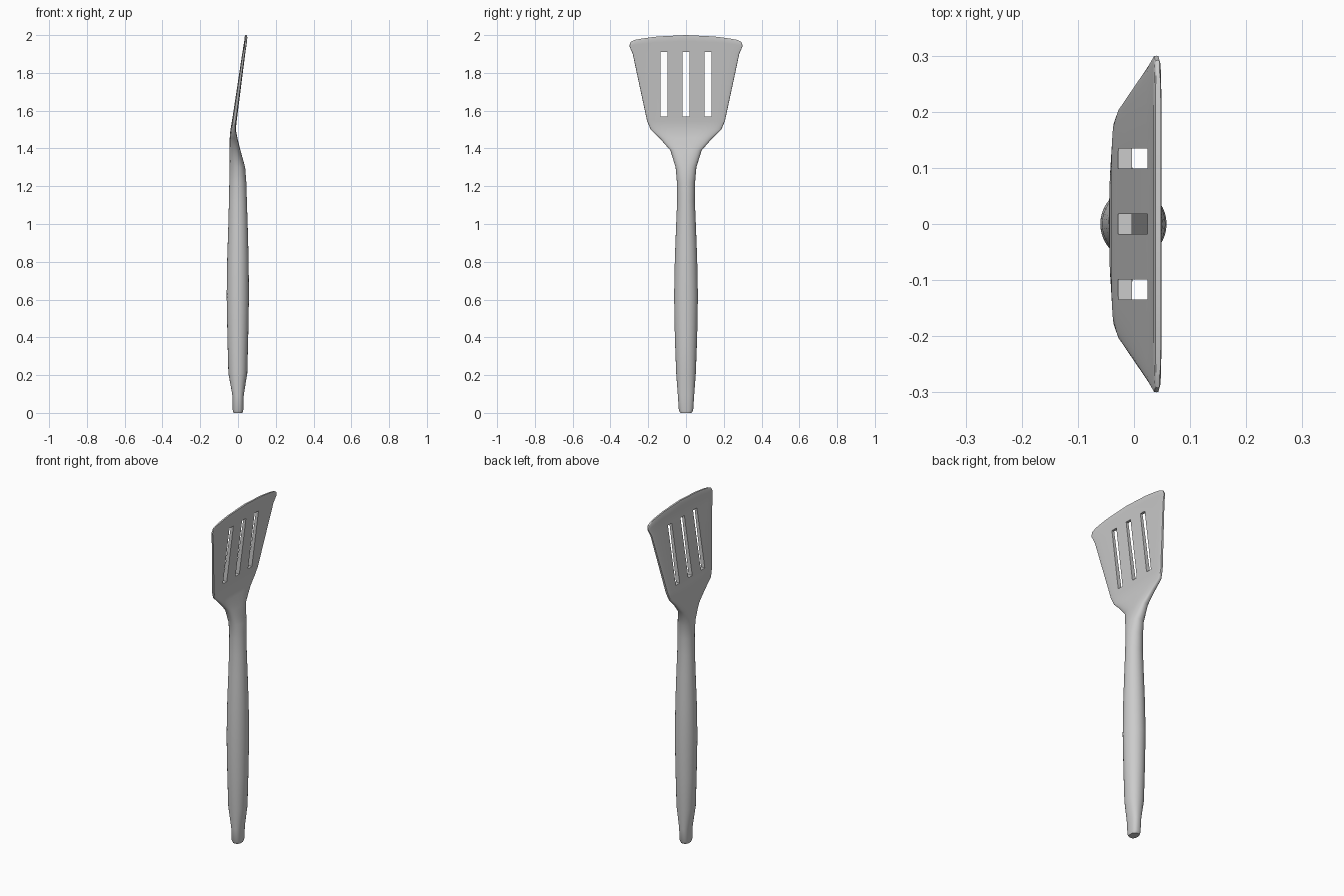
import bpy, bmesh
from math import sin, cos, pi, copysign

if "Cube" in bpy.data.objects:
    bpy.data.objects.remove(bpy.data.objects["Cube"])

SEGS = 40

# Cross-sections: z, back x, front x, half width in y, squareness (2 = ellipse)
SECTIONS = [
    (0.00, -0.024, 0.024, 0.030, 2.5),
    (0.015, -0.028, 0.028, 0.038, 2.5),
    (0.09, -0.029, 0.030, 0.043, 2.4),
    (0.21, -0.051, 0.049, 0.052, 2.1),
    (0.40, -0.056, 0.054, 0.059, 2),
    (0.62, -0.060, 0.058, 0.063, 2),
    (0.82, -0.057, 0.056, 0.059, 2),
    (1.00, -0.051, 0.051, 0.052, 2),
    (1.12, -0.048, 0.047, 0.047, 2),
    (1.22, -0.046, 0.044, 0.048, 2),
    (1.30, -0.045, 0.038, 0.055, 2.2),
    (1.39, -0.045, 0.013, 0.083, 2.7),
    (1.455, -0.044, -0.003, 0.140, 3.5),
    (1.50, -0.040, -0.012, 0.187, 5),
    (1.545, -0.032, -0.007, 0.206, 6),
    (1.90, 0.022, 0.038, 0.282, 7),
    (1.968, 0.033, 0.046, 0.300, 7),
    (1.99, 0.035, 0.049, 0.292, 6),
    (2.00, 0.038, 0.048, 0.270, 6),
]


def power(v, n):
    return copysign(abs(v) ** (2 / n), v)


# One-piece handle, neck and blade, lofted through the sections
bm = bmesh.new()
rings = []
for z, x0, x1, w, n in SECTIONS:
    arch = 0.025 if z > 1.95 else 0
    ring = []
    for i in range(SEGS):
        a = 2 * pi * i / SEGS
        u, v = power(cos(a), n), power(sin(a), n)
        ring.append(bm.verts.new(((x0 + x1) / 2 + (x1 - x0) / 2 * v, w * u,
                                  z - arch * u * u)))
    rings.append(ring)
for a, b in zip(rings, rings[1:]):
    for i in range(SEGS):
        j = (i + 1) % SEGS
        bm.faces.new((a[i], a[j], b[j], b[i]))

# End caps as strips, so the arched blade tip closes cleanly
for ring in (rings[0], rings[-1]):
    for i in range(SEGS // 2):
        quad = (ring[i], ring[i + 1], ring[-i - 1], ring[-i])
        bm.faces.new(list(dict.fromkeys(quad)))
bmesh.ops.recalc_face_normals(bm, faces=bm.faces)
mesh = bpy.data.meshes.new("spatula")
bm.to_mesh(mesh)
bm.free()
spatula = bpy.data.objects.new("spatula", mesh)
bpy.context.collection.objects.link(spatula)

# Three slots through the blade
bpy.context.view_layer.objects.active = spatula
for y in (-0.117, 0, 0.117):
    bpy.ops.mesh.primitive_cube_add(size=1, location=(0, y, 1.74))
    cutter = bpy.context.object
    cutter.name = "slot_cutter"
    cutter.hide_render = True
    cutter.scale = (0.4, 0.036, 0.34)
    bpy.context.view_layer.update()
    bpy.context.view_layer.objects.active = spatula
    mod = spatula.modifiers.new("slot", 'BOOLEAN')
    mod.operation = 'DIFFERENCE'
    mod.solver = 'EXACT'
    mod.object = cutter
    bpy.ops.object.modifier_apply(modifier=mod.name)
    bpy.data.objects.remove(cutter)

# Smooth surface with crisp slot edges
bpy.ops.object.select_all(action='DESELECT')
spatula.select_set(True)
bpy.context.view_layer.objects.active = spatula
bpy.ops.object.shade_smooth_by_angle(angle=0.7)
